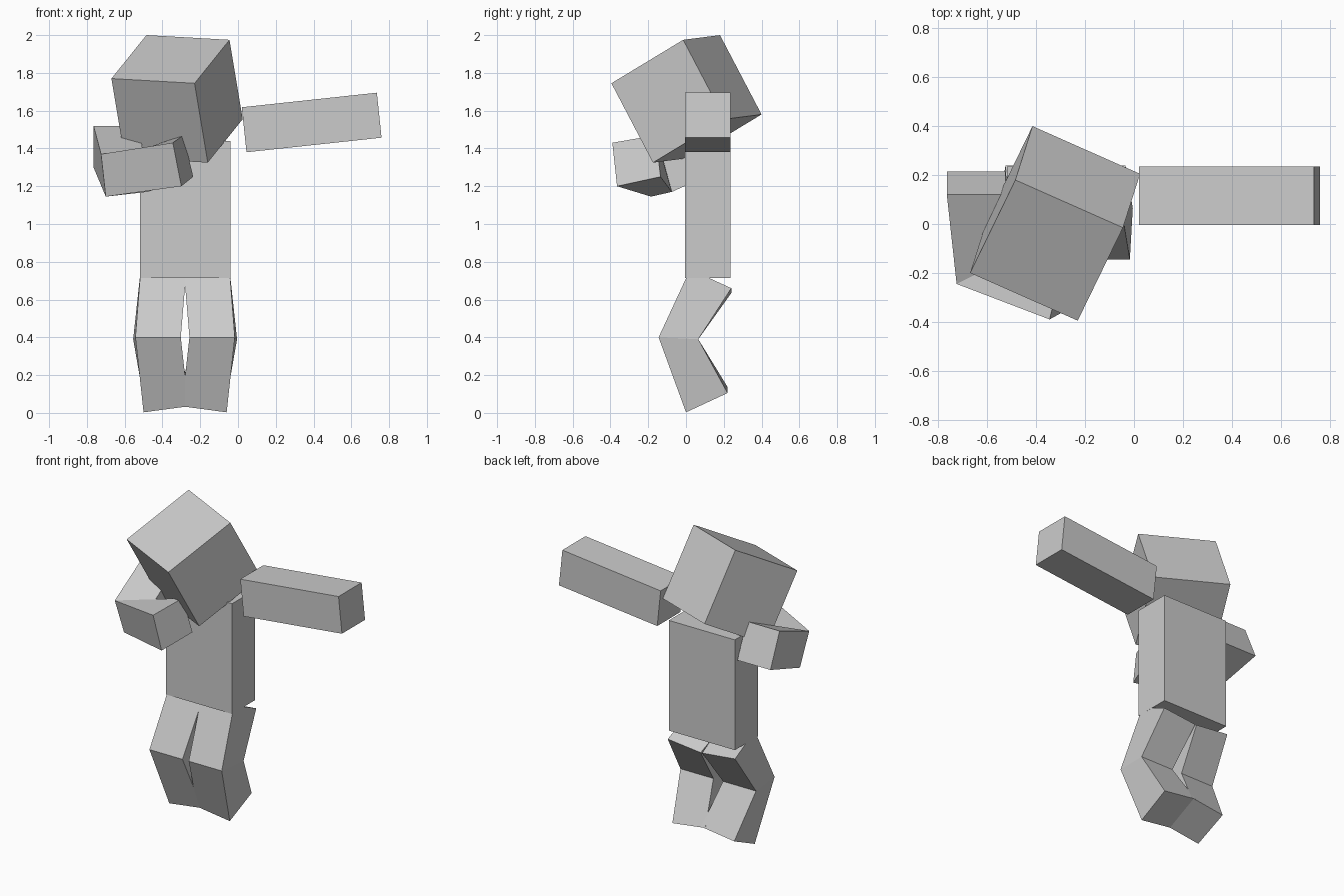
import bpy
import bmesh
from mathutils import Vector

if "Cube" in bpy.data.objects:
    bpy.data.objects.remove(bpy.data.objects["Cube"])

grey = bpy.data.materials.new("plain_grey")
grey.use_nodes = True
colour = (0.6, 0.6, 0.6, 1)
grey.diffuse_color = colour
grey.node_tree.nodes["Principled BSDF"].inputs["Base Color"].default_value = colour

CENTRE = -0.28  # mid-line of the torso


def loft(name, rings):
    """Skin a closed solid through four-cornered rings."""
    bm = bmesh.new()
    loops = [[bm.verts.new(p) for p in ring] for ring in rings]
    for a, b in zip(loops, loops[1:]):
        for i in range(4):
            j = (i + 1) % 4
            bm.faces.new((a[i], a[j], b[j], b[i]))
    bm.faces.new(loops[0])
    bm.faces.new(loops[-1])
    bmesh.ops.recalc_face_normals(bm, faces=bm.faces)
    mesh = bpy.data.meshes.new(name)
    bm.to_mesh(mesh)
    bm.free()
    mesh.materials.append(grey)
    obj = bpy.data.objects.new(name, mesh)
    bpy.context.collection.objects.link(obj)
    return obj


def block(name, corner, u, v, w):
    """Box from one corner and its three edge vectors."""
    c, u, v, w = map(Vector, (corner, u, v, w))
    ring = [c, c + u, c + u + v, c + v]
    return loft(name, [ring, [p + w for p in ring]])


# Torso, tilted head and raised straight arm
block("torso", (-0.52, -0.005, 0.715), (0.48, 0, 0), (0, 0.24, 0), (0, 0, 0.725))
block("head", (-0.67, -0.2, 1.77), (0.44, -0.195, -0.025),
      (0.185, 0.38, 0.23), (0.07, 0.22, -0.42))
block("left_arm", (0.045, -0.005, 1.38), (0.715, 0, 0.077),
      (0, 0.24, 0), (-0.025, 0, 0.238))

# Bent arm: shoulder, elbow and hand rings
# (outer top, outer bottom, inner bottom, inner top)
loft("right_arm", [
    [(-0.765, 0.12, 1.52), (-0.765, 0.215, 1.30), (-0.525, 0.215, 1.30), (-0.525, 0.12, 1.52)],
    [(-0.725, -0.245, 1.37), (-0.70, -0.185, 1.145), (-0.48, -0.075, 1.17), (-0.505, -0.135, 1.395)],
    [(-0.345, -0.39, 1.43), (-0.30, -0.365, 1.20), (-0.237, -0.135, 1.25), (-0.29, -0.16, 1.47)],
])

# Bent legs: hip, knee and foot rings
# (outer front, outer back, inner back, inner front)
leg = [
    [(-0.515, 0.022, 0.76), (-0.525, 0.24, 0.66), (-0.285, 0.24, 0.635), (-0.275, 0.022, 0.735)],
    [(-0.543, -0.145, 0.4), (-0.555, 0.065, 0.39), (-0.315, 0.065, 0.39), (-0.303, -0.145, 0.4)],
    [(-0.5, 0, 0.003), (-0.505, 0.22, 0.105), (-0.265, 0.22, 0.137), (-0.262, 0, 0.035)],
]
loft("right_leg", leg)
loft("left_leg", [[(2 * CENTRE - x, y, z) for x, y, z in ring] for ring in leg])
